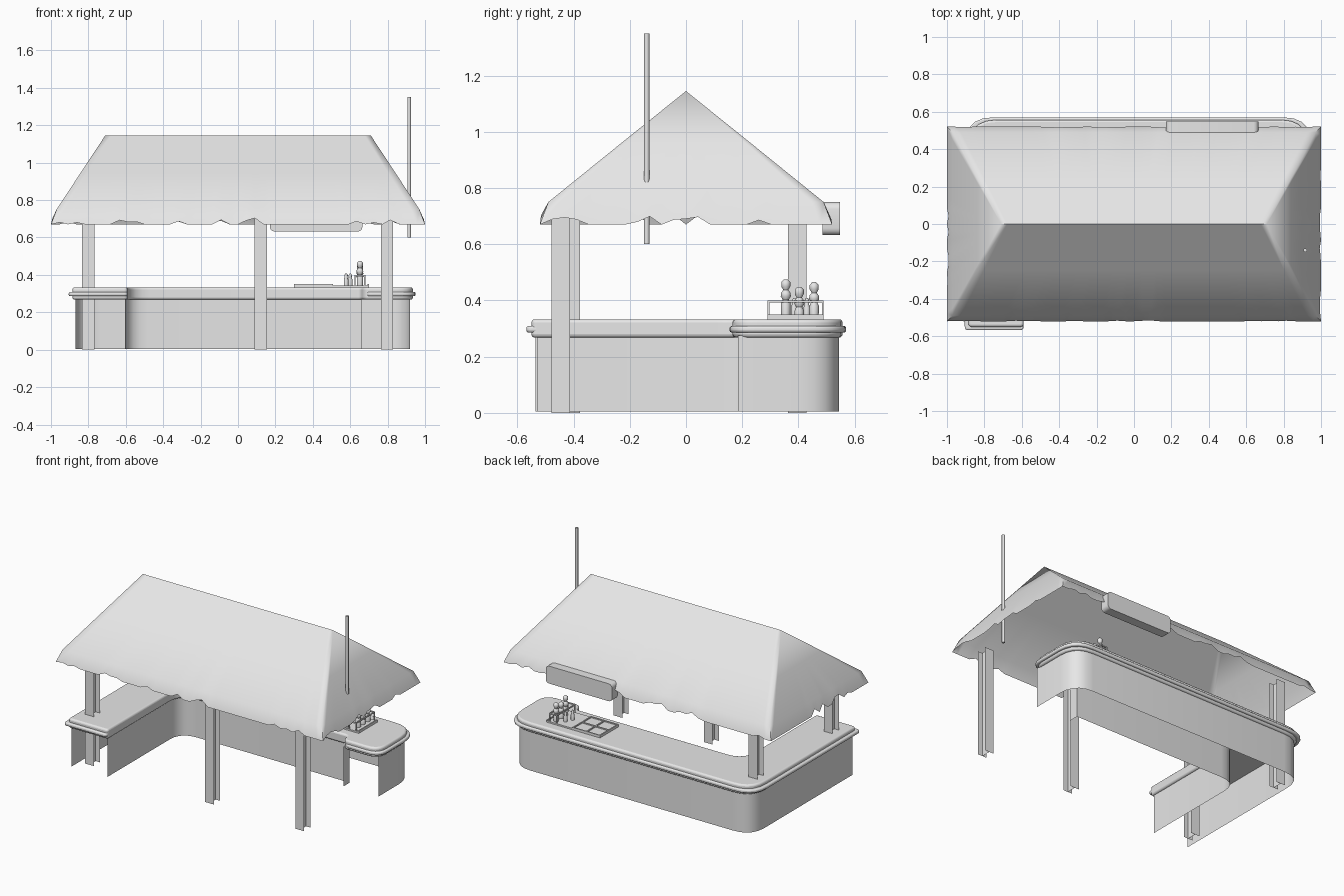
import bpy, bmesh, math, random
from mathutils import Vector, Matrix

random.seed(4)
old = bpy.data.objects.get("Cube")
if old:
    bpy.data.objects.remove(old, do_unlink=True)

grey = bpy.data.materials.new("plain_grey")
grey.use_nodes = True
grey.diffuse_color = (0.8, 0.8, 0.8, 1)
grey.node_tree.nodes["Principled BSDF"].inputs["Base Color"].default_value = (0.8, 0.8, 0.8, 1)


def finish(name, bm, angle=35):
    bmesh.ops.recalc_face_normals(bm, faces=bm.faces)
    mesh = bpy.data.meshes.new(name)
    bm.to_mesh(mesh)
    bm.free()
    mesh.materials.append(grey)
    ob = bpy.data.objects.new(name, mesh)
    bpy.context.collection.objects.link(ob)
    bpy.ops.object.select_all(action='DESELECT')
    ob.select_set(True)
    bpy.context.view_layer.objects.active = ob
    bpy.ops.object.shade_smooth_by_angle(angle=math.radians(angle))
    return ob


def rounded(points, closed, steps=5):
    """Polyline of (x, y, radius) with its corners rounded."""
    out = []
    n = len(points)
    for i, (x, y, r) in enumerate(points):
        p = Vector((x, y))
        if r == 0 or (not closed and i in (0, n - 1)):
            out.append(p)
            continue
        a = p + (Vector(points[i - 1][:2]) - p).normalized() * r
        b = p + (Vector(points[(i + 1) % n][:2]) - p).normalized() * r
        for k in range(steps + 1):
            t = k / steps
            out.append(a * (1 - t) ** 2 + p * 2 * t * (1 - t) + b * t * t)
    return out


def wall(bm, path, z0, z1):
    rows = [[bm.verts.new((p.x, p.y, z)) for p in path] for z in (z0, z1)]
    for i in range(len(path) - 1):
        bm.faces.new((rows[0][i], rows[0][i + 1], rows[1][i + 1], rows[1][i]))


def slab(name, points, z0, z1, bevel):
    bm = bmesh.new()
    face = bm.faces.new([bm.verts.new((p.x, p.y, z0)) for p in rounded(points, True)])
    top = bmesh.ops.extrude_face_region(bm, geom=[face])["geom"]
    bmesh.ops.translate(bm, vec=(0, 0, z1 - z0),
                        verts=[v for v in top if isinstance(v, bmesh.types.BMVert)])
    ob = finish(name, bm, 50)
    mod = ob.modifiers.new("edge", 'BEVEL')
    mod.width, mod.segments, mod.limit_method = bevel, 3, 'ANGLE'
    mod.angle_limit = math.radians(60)
    return ob


def add_box(bm, lo, hi):
    lo, hi = Vector(lo), Vector(hi)
    m = Matrix.Translation((lo + hi) / 2) @ Matrix.Diagonal((*(hi - lo), 1))
    return bmesh.ops.create_cube(bm, size=1, matrix=m)["verts"]


def lathe(name, x, y, profile, sides=12):
    bm = bmesh.new()
    rings = []
    for r, z in profile:
        rings.append([bm.verts.new((x + r * math.cos(2 * math.pi * k / sides),
                                    y + r * math.sin(2 * math.pi * k / sides), z))
                      for k in range(sides)])
    for a, b in zip(rings, rings[1:]):
        for k in range(sides):
            j = (k + 1) % sides
            bm.faces.new((a[k], a[j], b[j], b[k]))
    bm.faces.new(rings[0])
    bm.faces.new(rings[-1])
    return finish(name, bm, 50)


# Thatched hip roof: a single sheet with a drooping, ragged eave
def roof():
    bm = bmesh.new()
    corners = [(-1, -1), (1, -1), (1, 1), (-1, 1)]
    rim = []
    for i, (a, b) in enumerate(zip(corners, corners[1:] + corners[:1])):
        count = 44 if i % 2 == 0 else 24
        rim += [(a[0] + (b[0] - a[0]) * k / count, a[1] + (b[1] - a[1]) * k / count, k)
                for k in range(count)]
    rows = []
    for u, v, k in rim:
        lift = random.uniform(0.008, 0.035) if k and random.random() < 0.3 else 0
        s = 1 - lift * 0.25
        rows.append([bm.verts.new(c) for c in (
            (u * s, v * 0.52 * s, 0.67 + lift),
            (u * 0.97, v * 0.49, 0.75),
            (u * 0.84, v * 0.245, 0.948),
            (u * 0.71, 0, 1.145))])
    for i, a in enumerate(rows):
        b = rows[(i + 1) % len(rows)]
        for k in range(3):
            bm.faces.new((a[k], b[k], b[k + 1], a[k + 1]))
    bmesh.ops.remove_doubles(bm, verts=bm.verts, dist=0.0005)
    finish("thatched_roof", bm, 75)


roof()

# Support posts: two flanges joined by a web
for name, x, y in (("front_left_post", 0.797, -0.445), ("front_middle_post", 0.122, -0.445),
                   ("front_right_post", -0.8, -0.41), ("back_right_post", -0.8, 0.395)):
    bm = bmesh.new()
    h = 0.033
    for side in (-h, h):
        wall(bm, [Vector((x - h, y + side)), Vector((x + h, y + side))], 0, 0.72)
    wall(bm, [Vector((x, y - h)), Vector((x, y + h))], 0, 0.72)
    finish(name, bm)

# Counter walls, open at the floor and at the ends
bm = bmesh.new()
wall(bm, rounded([(0.92, 0.185, 0), (0.92, 0.545, 0.14), (-0.87, 0.545, 0.14),
                  (-0.87, -0.535, 0)], False), 0.005, 0.275)
finish("outer_counter_wall", bm)
bm = bmesh.new()
wall(bm, rounded([(-0.603, -0.53, 0), (-0.603, 0.25, 0.12), (0.66, 0.25, 0),
                  (0.66, 0.185, 0)], False), 0.005, 0.275)
finish("inner_counter_wall", bm)

# Counter top with a raised trim around its outer edge
slab("counter_top", [(0.935, 0.165, 0.09), (0.935, 0.557, 0.15), (-0.885, 0.557, 0.15),
                     (-0.885, -0.55, 0.02), (-0.59, -0.55, 0.02), (-0.59, 0.23, 0.12),
                     (0.655, 0.23, 0.02), (0.675, 0.165, 0.03)], 0.268, 0.333, 0.012)
slab("counter_trim", [(0.95, 0.155, 0.09), (0.95, 0.57, 0.15), (-0.905, 0.57, 0.15),
                      (-0.905, -0.568, 0.02), (-0.59, -0.568, 0.02), (-0.6, 0.24, 0.12),
                      (0.665, 0.24, 0.02), (0.69, 0.155, 0.03)], 0.286, 0.309, 0.008)

# Serving tray with compartments
bm = bmesh.new()
add_box(bm, (0.3, 0.29, 0.33), (0.7, 0.49, 0.343))
for x in (0.3, 0.4, 0.5, 0.692):
    add_box(bm, (x, 0.29, 0.34), (x + 0.008, 0.49, 0.35))
for y in (0.29, 0.386, 0.482):
    add_box(bm, (0.3, y, 0.34), (0.5, y + 0.008, 0.35))
finish("serving_tray", bm)

# Bottle rack of thin bars
bm = bmesh.new()
t = 0.007
for x in (0.622, 0.675):
    add_box(bm, (x, 0.29, 0.392), (x + t, 0.49, 0.4))
    for y in (0.29, 0.483):
        add_box(bm, (x, y, 0.343), (x + t, y + t, 0.4))
for y in (0.29, 0.483):
    add_box(bm, (0.622, y, 0.392), (0.682, y + t, 0.4))
finish("bottle_rack", bm)

# Tall bottles with round stoppers, and small shakers
for i, (y, top) in enumerate(((0.355, 0.475), (0.403, 0.448), (0.456, 0.465))):
    lathe("bottle_%d" % (i + 1), 0.652, y,
          [(0.016, 0.343), (0.017, top - 0.085), (0.011, top - 0.072), (0.018, top - 0.06),
           (0.017, top - 0.048), (0.009, top - 0.038), (0.016, top - 0.025),
           (0.016, top - 0.01), (0.007, top)])
for i, (x, y) in enumerate(((0.578, 0.385), (0.6, 0.43))):
    lathe("shaker_%d" % (i + 1), x, y,
          [(0.012, 0.343), (0.012, 0.375), (0.008, 0.385), (0.009, 0.398), (0.004, 0.408)])

# Sign box hung on the back eave
bm = bmesh.new()
add_box(bm, (0.17, 0.485, 0.632), (0.665, 0.548, 0.75))
ends = [e for e in bm.edges if abs(e.verts[0].co.y - e.verts[1].co.y) > 0.01]
bmesh.ops.bevel(bm, geom=ends, offset=0.025, segments=4, affect='EDGES', profile=0.5)
finish("sign_box", bm)

# Mast passing through the roof
lathe("mast", 0.915, -0.14, [(0.01, 0.6), (0.01, 1.35)], 8)
